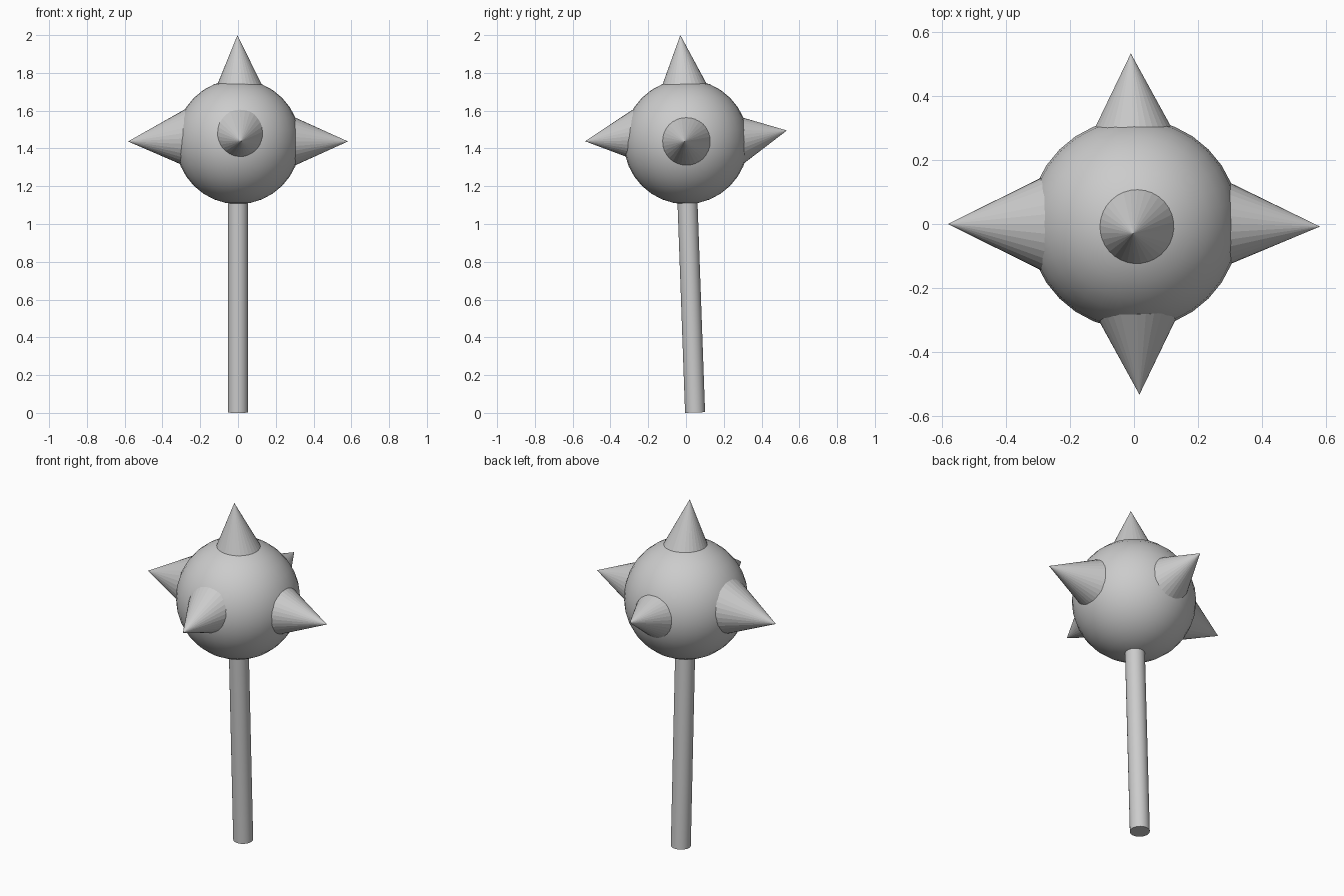
import bpy
from mathutils import Vector

if "Cube" in bpy.data.objects:
    bpy.data.objects.remove(bpy.data.objects["Cube"])

CENTRE = Vector((0, 0, 1.435))


def finish(name, smooth=True):
    obj = bpy.context.object
    obj.name = name
    if smooth:
        bpy.ops.object.shade_smooth_by_angle()
    return obj


def tapered(name, base, tip, r_base, r_tip, smooth=True):
    """Cone or rod whose axis runs from base to tip."""
    axis = tip - base
    bpy.ops.mesh.primitive_cone_add(
        vertices=32, radius1=r_base, radius2=r_tip, depth=axis.length,
        location=(base + tip) / 2,
        rotation=axis.to_track_quat('Z', 'Y').to_euler())
    return finish(name, smooth)


def spike(name, tip, ring, radius, sink=0.04):
    """Spike meeting the ball at a ring, with its base sunk inside the ball."""
    tip, ring = Vector(tip), Vector(ring)
    grow = 1 + sink / (tip - ring).length
    tapered(name, tip + (ring - tip) * grow, tip, radius * grow, 0, smooth=False)


# Head
bpy.ops.mesh.primitive_uv_sphere_add(segments=32, ring_count=16, radius=0.33,
                                     location=CENTRE)
finish("ball")

# Handle, leaning slightly and aimed at the ball centre
tapered("handle", Vector((0, 0.048, 0.002)), CENTRE + Vector((0, 0, -0.1)),
        0.053, 0.053)

# Spikes: tip, centre of the contact ring, ring radius
for name, tip, ring, radius in [
    ("top_spike", (-0.003, -0.03, 2.0), (0.006, -0.011, 1.744), 0.115),
    ("left_spike", (-0.582, 0.0, 1.437), (-0.299, 0.0, 1.452), 0.141),
    ("right_spike", (0.582, -0.008, 1.437), (0.306, 0.0, 1.437), 0.125),
    ("front_spike", (0.017, -0.534, 1.438), (0.011, -0.307, 1.464), 0.117),
    ("back_spike", (-0.01, 0.534, 1.495), (-0.004, 0.309, 1.453), 0.116),
]:
    spike(name, tip, ring, radius)
